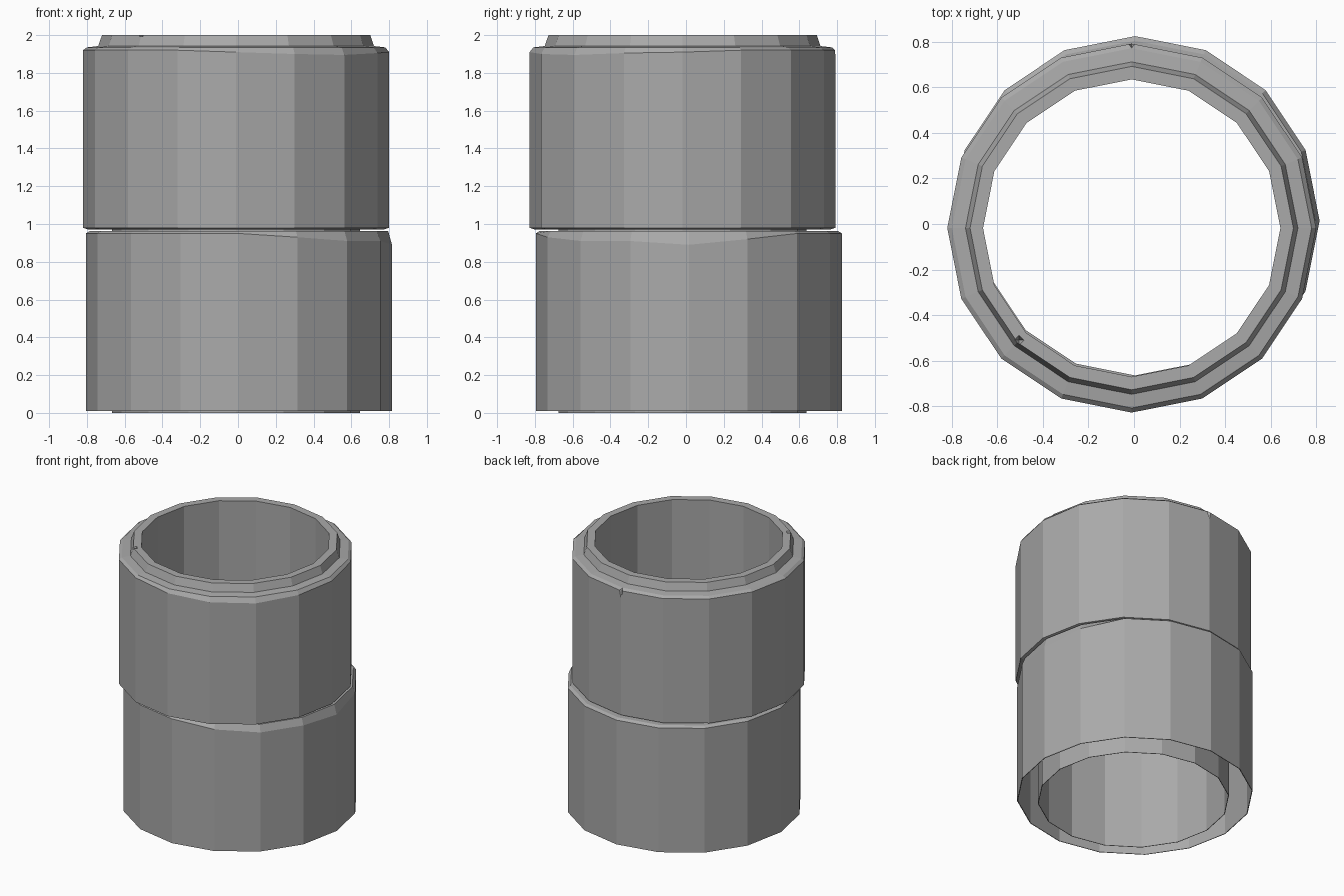
import bpy, bmesh, math
from mathutils import Vector

if "Cube" in bpy.data.objects:
    bpy.data.objects.remove(bpy.data.objects["Cube"], do_unlink=True)

SIDES = 16

grey = bpy.data.materials.new("plain grey")
grey.use_nodes = True
grey.diffuse_color = (0.4, 0.4, 0.4, 1)
grey.node_tree.nodes["Principled BSDF"].inputs["Base Color"].default_value = (0.4, 0.4, 0.4, 1)


def add_object(name, bm):
    bmesh.ops.recalc_face_normals(bm, faces=bm.faces)
    mesh = bpy.data.meshes.new(name)
    bm.to_mesh(mesh)
    bm.free()
    mesh.materials.append(grey)
    obj = bpy.data.objects.new(name, mesh)
    bpy.context.collection.objects.link(obj)
    return obj


def lathe(name, profile, centre, worn_row, wear):
    """Spin a closed (radius, height) profile; wear lowers single corners of one row."""
    bm = bmesh.new()
    rings = []
    for row, (r, z) in enumerate(profile):
        ring = []
        for i in range(SIDES):
            a = math.tau * i / SIDES
            drop = wear.get(i, 0) if row == worn_row else 0
            ring.append(bm.verts.new((centre[0] + r * math.cos(a),
                                      centre[1] + r * math.sin(a), z - drop)))
        rings.append(ring)
    for j, lower in enumerate(rings):
        upper = rings[(j + 1) % len(rings)]
        for i in range(SIDES):
            k = (i + 1) % SIDES
            bm.faces.new((lower[i], lower[k], upper[k], upper[i]))
    return add_object(name, bm)


def notch(target, name, location, size, depth):
    """Cut a small pointed chip out of an edge."""
    bm = bmesh.new()
    bmesh.ops.create_cone(bm, cap_ends=True, segments=4, radius1=0.001,
                          radius2=size, depth=depth)
    bmesh.ops.translate(bm, verts=bm.verts, vec=Vector(location))
    cutter = add_object(name, bm)
    cutter.hide_render = True
    cutter.hide_viewport = True
    cutter.display_type = 'WIRE'
    mod = target.modifiers.new(name, 'BOOLEAN')
    mod.operation = 'DIFFERENCE'
    mod.solver = 'EXACT'
    mod.object = cutter


# Lower sleeve: thin shell, open underneath, with a worn bevel on top
lathe("lower_sleeve",
      [(0.805, 0.01), (0.81, 0.01), (0.81, 0.95), (0.79, 0.963),
       (0.68, 0.963), (0.68, 0.94), (0.805, 0.94 - 0.1)],
      (0.005, 0.015), 2, {13: 0.02, 14: 0.04, 15: 0.04, 0: 0.06, 1: 0.03})

# Upper sleeve: stepped lip on top, thin inner tube running to the floor
upper = lathe("upper_sleeve_and_tube",
              [(0.653, 0), (0.657, 0), (0.657, 0.972), (0.785, 0.972),
               (0.81, 0.98), (0.81, 1.92), (0.79, 1.935), (0.73, 1.942),
               (0.71, 2.0), (0.653, 2.0)],
              (-0.01, -0.018), 5, {12: 0.01, 13: 0.02, 14: 0.025, 15: 0.015, 0: 0.01})

# Small chips in the rim and the lip
notch(upper, "rim_chip_cutter", (0 - 0.01, 0.79, 1.91), 0.022, 0.1)
notch(upper, "lip_chip_cutter", (-0.505, -0.51, 1.985), 0.03, 0.07)
